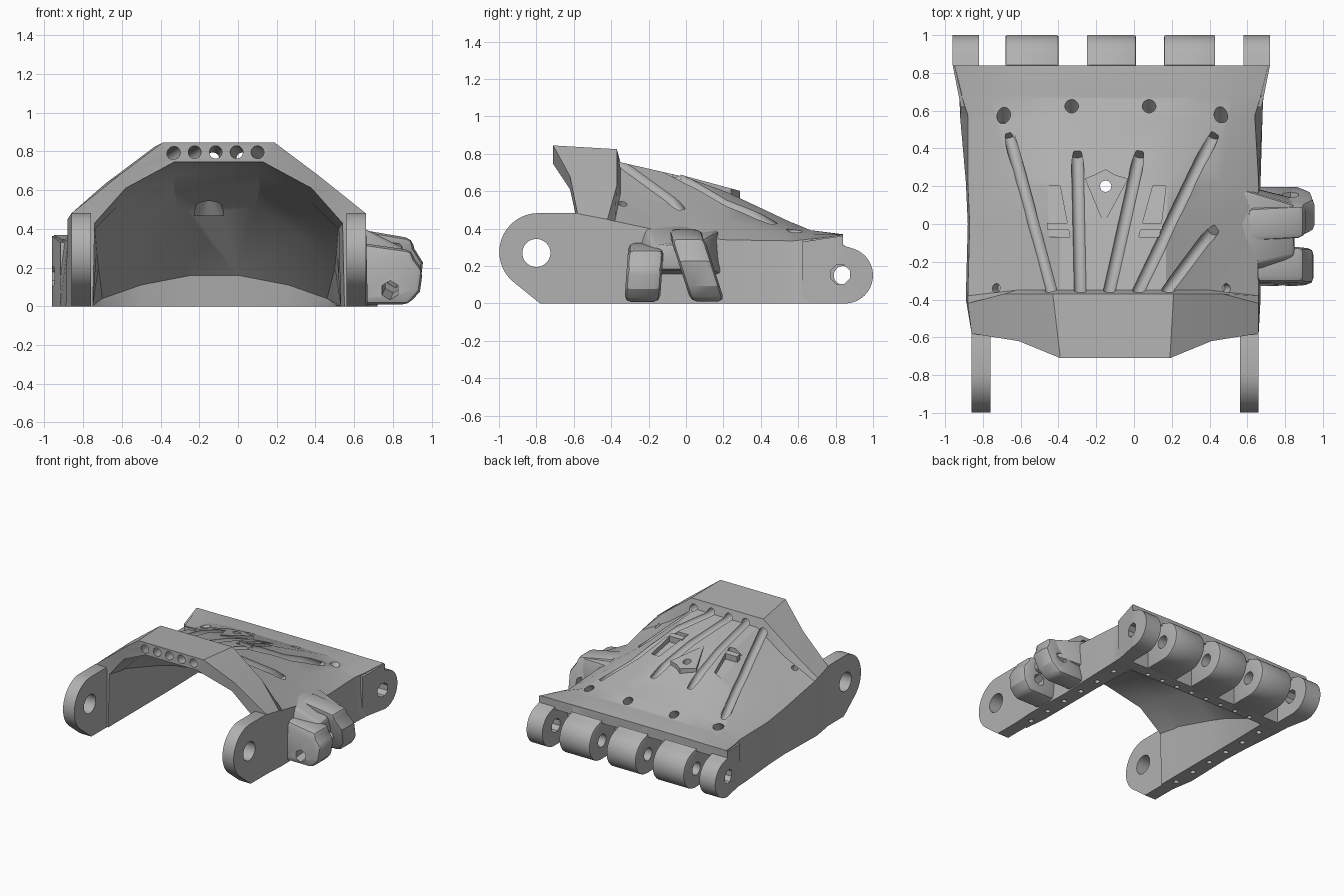
import bpy, bmesh, math
from mathutils import Vector
from mathutils.bvhtree import BVHTree

if "Cube" in bpy.data.objects:
    bpy.data.objects.remove(bpy.data.objects["Cube"])

grey = bpy.data.materials.new("matte_grey")
grey.use_nodes = True
grey.diffuse_color = (0.44, 0.44, 0.44, 1)
grey.node_tree.nodes["Principled BSDF"].inputs["Base Color"].default_value = grey.diffuse_color


def make(name, bm):
    bmesh.ops.recalc_face_normals(bm, faces=bm.faces)
    mesh = bpy.data.meshes.new(name)
    bm.to_mesh(mesh)
    bm.free()
    mesh.materials.append(grey)
    ob = bpy.data.objects.new(name, mesh)
    bpy.context.collection.objects.link(ob)
    return ob


def loft(bm, rings, caps=True):
    rows = [[bm.verts.new(p) for p in r] for r in rings]
    n = len(rows[0])
    for a, b in zip(rows, rows[1:]):
        for i in range(n):
            bm.faces.new((a[i], a[(i + 1) % n], b[(i + 1) % n], b[i]))
    if caps:
        bm.faces.new(rows[0])
        bm.faces.new(rows[-1])
    return rows


def tube(bm, path, radius, sides=20):
    path = [Vector(p) for p in path]
    rings = []
    for i, p in enumerate(path):
        d = path[min(i + 1, len(path) - 1)] - path[max(i - 1, 0)]
        q = d.to_track_quat("Z", "Y")
        turns = [2 * math.pi * (k + 0.5) / sides for k in range(sides)]
        rings.append([p + q @ Vector((math.cos(t), math.sin(t), 0)) * radius for t in turns])
    loft(bm, rings)


def pin(a, b, radius, sides=24):
    """A straight cutter for one round or many-sided hole."""
    bm = bmesh.new()
    tube(bm, [a, b], radius, sides)
    return make("pin_cutter", bm)


def finish(ob, cutters=(), bevel=0):
    """Apply an optional bevel, then the cuts, then sharp-edged smooth shading."""
    if bevel:
        m = ob.modifiers.new("Bevel", "BEVEL")
        m.width, m.segments, m.angle_limit = bevel, 2, math.radians(40)
    for c in cutters:
        m = ob.modifiers.new("Cut", "BOOLEAN")
        m.object, m.solver, m.use_self = c, "EXACT", True
    graph = bpy.context.evaluated_depsgraph_get()
    mesh = bpy.data.meshes.new_from_object(ob.evaluated_get(graph))
    ob.modifiers.clear()
    ob.data = mesh
    for c in cutters:
        bpy.data.objects.remove(c)
    bpy.ops.object.select_all(action="DESELECT")
    ob.select_set(True)
    bpy.context.view_layer.objects.active = ob
    bpy.ops.object.shade_smooth_by_angle(angle=math.radians(28))


def arc(cy, cz, r, a, b, n=16):
    ts = [math.radians(a + (b - a) * i / n) for i in range(n + 1)]
    return [(cy + r * math.cos(t), cz + r * math.sin(t)) for t in ts]


def plate(name, profile, x0, x1, hole=None, bevel=0.0, sides=28, taper=(0, 0)):
    """Side profile in y and z, extruded along x; taper pulls a side in ahead of the knuckle line."""
    bm = bmesh.new()
    loft(bm, [[(x + t * max(0, 0.84 - y), y, z) for y, z in profile] for x, t in zip((x0, x1), taper)])
    ob = make(name, bm)
    cuts = []
    if hole:
        y, z, r = hole
        cuts = [pin((x0 - 0.1, y, z), (x1 + 0.1, y, z), r, sides)]
    finish(ob, cuts, bevel)


# Palm shell: half sections as base, shoulder, slope and crown points (dx, z)
def section(cx, ys, outer, inner):
    half = lambda pts: [(-dx, y, z) for (dx, z), y in zip(pts, ys)]
    both = lambda h: h + [(-x, y, z) for x, y, z in reversed(h)]
    return [(cx + x, y, z) for x, y, z in both(half(outer)) + both(half(inner))[::-1]]


def flat(y):
    return (y,) * 4


front = (-0.58, -0.58, -0.62, -0.71)
lip_in = [(0.65, 0), (0.64, 0.43), (0.48, 0.61), (0.23, 0.745)]
arch = [(0.63, 0.005), (0.58, 0.04), (0.38, 0.11), (0.12, 0.16)]
ground = [(dx, 0) for dx, z in arch]
ceil = [(dx, 0.29) for dx, z in arch]
rear = [(0.805, 0), (0.79, 0.345), (0.64, 0.37), (0.47, 0.39)]
rings = [
    section(-0.10, front, [(0.76, 0), (0.76, 0.48), (0.51, 0.68), (0.29, 0.845)], lip_in),
    section(-0.11, (-0.4, -0.42, -0.37, -0.37),
            [(0.78, 0), (0.77, 0.45), (0.58, 0.63), (0.32, 0.825)], [(0.64, 0), (0.63, 0.4), (0.46, 0.57), (0.22, 0.7)]),
    section(-0.11, (-0.38, -0.38, -0.35, -0.35),
            [(0.78, 0), (0.77, 0.44), (0.51, 0.59), (0.28, 0.755)], [(0.64, 0), (0.63, 0.4), (0.46, 0.56), (0.22, 0.69)]),
    section(-0.11, flat(0.0),
            [(0.77, 0), (0.76, 0.36), (0.53, 0.51), (0.28, 0.675)], [(0.64, 0), (0.62, 0.28), (0.45, 0.46), (0.22, 0.60)]),
    section(-0.11, flat(0.22),
            [(0.78, 0), (0.77, 0.34), (0.57, 0.45), (0.29, 0.595)], [(0.64, 0), (0.61, 0.2), (0.42, 0.38), (0.2, 0.515)]),
    section(-0.12, flat(0.56), [(0.80, 0), (0.76, 0.335), (0.62, 0.38), (0.34, 0.435)], arch),
    section(-0.12, flat(0.575), [(0.80, 0), (0.76, 0.335), (0.62, 0.38), (0.34, 0.43)], ground),
    section(-0.12, flat(0.67), rear, ground),
    section(-0.12, flat(0.68), [(0.805, 0.29)] + rear[1:], ceil),
    section(-0.12, flat(0.84), [(0.84, 0.29), (0.83, 0.367), (0.64, 0.367), (0.47, 0.37)], ceil),
]
bm = bmesh.new()
rows = loft(bm, rings, caps=False)
for row in (rows[0], rows[-1]):
    for i in range(7):
        bm.faces.new((row[i], row[i + 1], row[14 - i], row[15 - i]))
bmesh.ops.recalc_face_normals(bm, faces=bm.faces)
surface = BVHTree.FromBMesh(bm)
palm = make("palm_shell", bm)


def top_z(x, y):
    return surface.ray_cast(Vector((x, y, 3)), Vector((0, 0, -1)))[0].z


# Cord channels: bored through the collar, open grooves along the back, diving at the end
bm = bmesh.new()
ends = [(-0.66, 0.47), (-0.30, 0.37), (0.03, 0.37), (0.42, 0.47), (0.42, -0.03)]
for i, (ex, ey) in enumerate(ends):
    sx = -0.44 + 0.155 * i
    path = [(-0.32 + 0.103 * i, -0.75, 0.80), (sx, -0.35, top_z(sx, -0.33) + 0.01)]
    for k in range(1, 7):
        t = k / 6
        x, y = sx + (ex - sx) * t, -0.35 + (ey + 0.35) * t
        path.append((x, y, top_z(x, y) + (0.008 if k < 6 else -0.03)))
    tube(bm, path, 0.033)
grooves = make("groove_cutter", bm)

# Drilled holes: cord exits, side holes and small holes under the rails
bm = bmesh.new()
for x, y in ((-0.69, 0.57), (-0.33, 0.62), (0.08, 0.62), (0.46, 0.57)):
    z = top_z(x, y)
    tube(bm, [(x, y - 0.06, z - 0.07), (x, y + 0.08, z + 0.08)], 0.036)
for side in (-1, 1):
    x = -0.12 + side * 0.61
    z = top_z(x, -0.34)
    tube(bm, [(x - side * 0.03, -0.34, z - 0.06), (x + side * 0.05, -0.34, z + 0.1)], 0.024)
    for k in range(6):
        y = -0.48 + 0.19 * k
        tube(bm, [(-0.11 + side * 0.70, y, -0.05), (-0.11 + side * 0.70, y, 0.06)], 0.02, 12)
for k in range(8):
    x = -0.61 + 0.14 * k
    tube(bm, [(x, 0.60, -0.05), (x, 0.60, 0.05)], 0.018, 12)
drills = make("drill_cutter", bm)

# Recesses around the cord clips
bm = bmesh.new()
clips = ((-0.40, -0.02, 0.12), (0.09, -0.02, -0.2))
for x, y, lean in clips:
    corners = [(-0.055, -0.05), (0.055, -0.05), (0.035, 0.22), (-0.035, 0.22)]
    loft(bm, [[(x + dx - lean * dy, y + dy, top_z(x, y + dy) + h) for dx, dy in corners]
              for h in (-0.035, 0.1)])
recesses = make("recess_cutter", bm)

# Centre hole with a countersink in the ceiling
cx, cy = -0.15, 0.20
bm = bmesh.new()
bmesh.ops.create_cone(bm, cap_ends=True, segments=24, radius1=0.10, radius2=0.035, depth=0.10)
bmesh.ops.translate(bm, verts=bm.verts, vec=(cx, cy, 0.52))
sink = make("countersink_cutter", bm)
hole_ends = (cx, cy, 0.3), (cx, cy, 0.8)
finish(palm, [grooves, drills, recesses, sink, pin(*hole_ends, 0.03)])

for x, y, lean in clips:
    z = top_z(x, y)
    plate("cord_clip", [(y - 0.01, z - 0.05), (y + 0.025, z - 0.05), (y + 0.025, z), (y - 0.01, z + 0.01)],
          x - 0.06, x + 0.06)

# Raised diamond boss around the centre hole
bm = bmesh.new()
shape = [(-0.16, 0.0), (-0.03, 0.24), (-0.10, 0.26), (-0.15, 0.29), (-0.21, 0.26), (-0.26, 0.24)]
loft(bm, [[(x, y, top_z(x, y) - 0.02) for x, y in shape], [(x, y, 0.68 - 0.27 * y) for x, y in shape]])
finish(make("diamond_boss", bm), [pin(*hole_ends, 0.03)])

# Wrist arms
arm = [(-0.5, 0), (-0.78, 0)] + arc(-0.79, 0.275, 0.208, 232, 90, 24) + [(-0.58, 0.483), (-0.5, 0.45)]
for name, x in (("right_wrist_arm", -0.86), ("left_wrist_arm", 0.56)):
    plate(name, arm, x, x + 0.10, (-0.80, 0.27, 0.075))

# Finger knuckles: three full barrels and two slotted ends that taper into the rails
knuckle = [(0.62, 0), (0.84, 0)] + arc(0.85, 0.15, 0.15, -85, 72) + [(0.84, 0.31), (0.84, 0.362), (0.62, 0.33)]
for i, (a, b) in enumerate(((-0.68, -0.40), (-0.25, 0.01), (0.16, 0.43))):
    plate("finger_knuckle_%d" % (i + 1), knuckle, a, b, (0.84, 0.15, 0.05), 0.008)
for name, a, b, taper in (("right_end_knuckle", -0.96, -0.82, (0.2, 0)), ("left_end_knuckle", 0.58, 0.72, (0, -0.2))):
    plate(name, knuckle, a, b, (0.825, 0.155, 0.056), 0, 8, taper)

# Thumb mount: a fairing that flares from the shell and two sheared lugs with a pin hole
bm = bmesh.new()
loft(bm, [[(0.52, -0.32, 0.14), (0.52, 0.22, 0.14), (0.52, 0.20, 0.40), (0.52, -0.24, 0.47)],
          [(0.85, -0.22, 0.18), (0.85, 0.14, 0.18), (0.85, 0.10, 0.35), (0.85, -0.17, 0.30)]])
finish(make("thumb_fairing", bm), bevel=0.02)
lug = [(0.6, 0.01), (0.88, 0.01), (0.94, 0.09), (0.955, 0.22), (0.91, 0.29), (0.90, 0.34), (0.6, 0.39)]
for name, y0, y1, shear, drop in (("front_thumb_lug", -0.33, -0.14, 0.06, 0.85), ("rear_thumb_lug", 0.03, 0.21, -0.33, 1.03)):
    bm = bmesh.new()
    loft(bm, [[(x, y + shear * z, z * drop) for x, z in lug] for y in (y0, y1)])
    finish(make(name, bm), [pin((0.77, -0.5, 0.05), (0.85, 0.4, 0.22), 0.048, 6)], 0.035)
